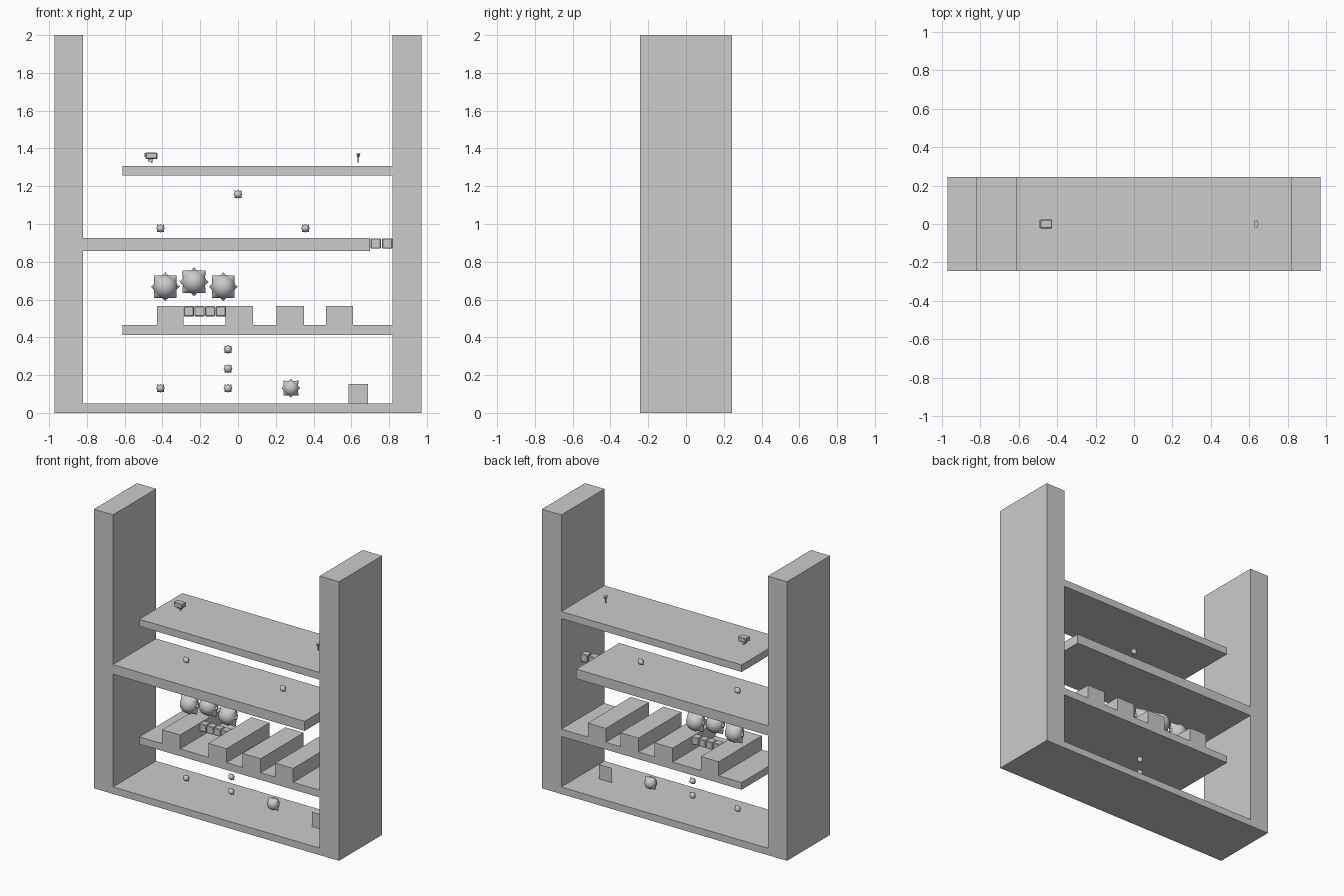
import bpy, bmesh, math
from mathutils import Matrix, Vector

cube = bpy.data.objects.get("Cube")
if cube:
    bpy.data.objects.remove(cube, do_unlink=True)

grey = bpy.data.materials.new("plain_grey")
grey.use_nodes = True
grey.diffuse_color = (0.6, 0.6, 0.6, 1)
grey.node_tree.nodes["Principled BSDF"].inputs["Base Color"].default_value = (0.6, 0.6, 0.6, 1)

DEPTH = 0.244


def finish(name, bm):
    bmesh.ops.recalc_face_normals(bm, faces=bm.faces)
    mesh = bpy.data.meshes.new(name)
    bm.to_mesh(mesh)
    bm.free()
    mesh.materials.append(grey)
    obj = bpy.data.objects.new(name, mesh)
    bpy.context.collection.objects.link(obj)
    return obj


def slab(name, outline):
    """Extrude an x-z outline through the full depth."""
    bm = bmesh.new()
    face = bm.faces.new([bm.verts.new((x, -DEPTH, z)) for x, z in outline])
    out = bmesh.ops.extrude_face_region(bm, geom=[face])
    moved = [g for g in out["geom"] if isinstance(g, bmesh.types.BMVert)]
    bmesh.ops.translate(bm, verts=moved, vec=(0, 2 * DEPTH, 0))
    return finish(name, bm)


def plank(name, x0, x1, z0, z1):
    return slab(name, [(x0, z0), (x1, z0), (x1, z1), (x0, z1)])


def add_box(bm, center, size):
    matrix = Matrix.Translation(center) @ Matrix.Diagonal((*size, 1))
    bmesh.ops.create_cube(bm, size=1, matrix=matrix)


def crate(name, x, z):
    bm = bmesh.new()
    add_box(bm, (x, 0, z), (0.054, 0.054, 0.054))
    bmesh.ops.bevel(bm, geom=bm.edges[:], offset=0.004, segments=1, affect="EDGES")
    return finish(name, bm)


def spiked_ball(name, x, z, size):
    """Sphere ringed by eight upright spikes; size is the sphere radius."""
    bm = bmesh.new()
    place = Matrix.Translation((x, 0, z))
    bmesh.ops.create_uvsphere(bm, u_segments=24, v_segments=14, radius=size, matrix=place)
    for f in bm.faces:
        f.smooth = True
    for i in range(8):
        tip, width = (1.36, 0.62) if i % 2 else (1.22, 0.45)
        base = 0.7
        spin = Matrix.Rotation(i * math.pi / 4, 4, "Y")
        lift = Matrix.Translation((0, 0, (tip + base) / 2 * size))
        bmesh.ops.create_cone(bm, cap_ends=True, segments=12, radius1=width * size,
                              radius2=0, depth=(tip - base) * size,
                              matrix=place @ spin @ lift)
    return finish(name, bm)


# Walls and floor as one trough
slab("walls_and_floor", [(-0.972, 0), (0.972, 0), (0.972, 2), (0.818, 2),
                         (0.818, 0.05), (-0.82, 0.05), (-0.82, 2), (-0.972, 2)])

# Lower shelf with raised steps
steps = [(-0.43, -0.288), (-0.065, 0.08), (0.205, 0.35), (0.465, 0.608)]
outline = [(-0.612, 0.465), (-0.612, 0.413), (0.818, 0.413), (0.818, 0.465)]
for a, b in reversed(steps):
    outline += [(b, 0.465), (b, 0.565), (a, 0.565), (a, 0.465)]
slab("stepped_shelf", outline)

# Middle and upper shelves
plank("middle_shelf", -0.82, 0.70, 0.858, 0.927)
plank("upper_shelf", -0.612, 0.818, 1.257, 1.308)

# Crates bridging the gaps
for i in range(4):
    crate(f"step_crate_{i + 1}", -0.26 + i * 0.0565, 0.538)
for i in range(2):
    crate(f"shelf_crate_{i + 1}", 0.729 + i * 0.061, 0.897)

# Spiked balls
small = [(-0.41, 0.13), (-0.053, 0.13), (-0.053, 0.234), (-0.053, 0.336),
         (-0.41, 0.977), (0.357, 0.977), (0, 1.157)]
for i, (x, z) in enumerate(small):
    spiked_ball(f"small_ball_{i + 1}", x, z, 0.02)
spiked_ball("medium_ball", 0.28, 0.131, 0.041)
for i, (x, z) in enumerate([(-0.385, 0.668), (-0.233, 0.694), (-0.078, 0.668)]):
    spiked_ball(f"large_ball_{i + 1}", x, z, 0.063)

# Thin upright door panel on the floor
bm = bmesh.new()
add_box(bm, (0.637, 0, 0.102), (0.102, 0.002, 0.104))
finish("door_panel", bm)

# Small device on the upper shelf: body, lens and foot
bm = bmesh.new()
add_box(bm, (-0.458, 0, 1.361), (0.064, 0.048, 0.034))
bmesh.ops.bevel(bm, geom=bm.edges[:], offset=0.005, segments=1, affect="EDGES")
add_box(bm, (-0.49, 0, 1.365), (0.012, 0.034, 0.022))
add_box(bm, (-0.463, 0, 1.338), (0.025, 0.012, 0.014))
add_box(bm, (-0.457, 0, 1.328), (0.009, 0.01, 0.012))
finish("small_device", bm)

# Tiny post with a flat head
bm = bmesh.new()
add_box(bm, (0.637, 0, 1.343), (0.007, 0.008, 0.034))
bmesh.ops.create_cone(bm, cap_ends=True, segments=8, radius1=0.006, radius2=0.011, depth=0.018,
                      matrix=Matrix.Translation((0.637, 0, 1.365)) @ Matrix.Diagonal((1, 2, 1, 1)))
finish("tiny_post", bm)
